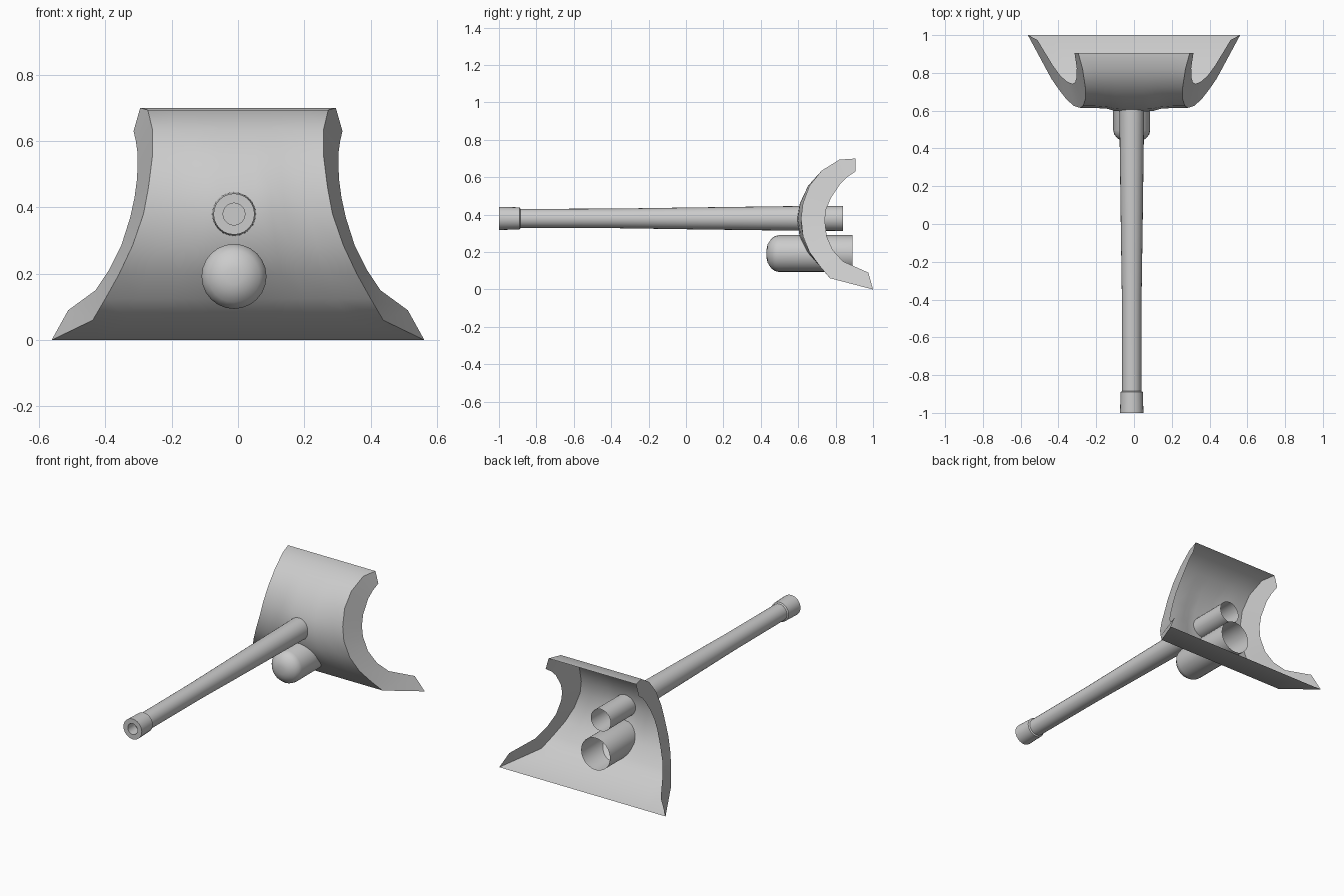
import bpy, bmesh, math

if "Cube" in bpy.data.objects:
    bpy.data.objects.remove(bpy.data.objects["Cube"])

steel = bpy.data.materials.new("steel grey")
steel.diffuse_color = (0.6, 0.6, 0.6, 1)
steel.use_nodes = True
steel.node_tree.nodes["Principled BSDF"].inputs["Base Color"].default_value = steel.diffuse_color


def finish(name, bm, angle):
    mesh = bpy.data.meshes.new(name)
    bm.to_mesh(mesh)
    bm.free()
    mesh.materials.append(steel)
    obj = bpy.data.objects.new(name, mesh)
    bpy.context.collection.objects.link(obj)
    bpy.ops.object.select_all(action='DESELECT')
    obj.select_set(True)
    bpy.context.view_layer.objects.active = obj
    bpy.ops.object.shade_smooth_by_angle(angle=math.radians(angle))
    return obj


def bridge(bm, a, b):
    """Quads between two equal rows of vertices."""
    for i in range(len(a) - 1):
        bm.faces.new((a[i], a[i + 1], b[i + 1], b[i]))


def lathe(name, profile, z, x=-0.012, sides=24):
    """Turned part along y from (y, radius) points; radius 0 closes an end."""
    bm = bmesh.new()
    rings = []
    for y, r in profile:
        ring = []
        for i in range(sides):
            a = math.tau * i / sides
            ring.append(bm.verts.new((x + r * math.cos(a), y, z + r * math.sin(a))))
        rings.append(ring + ring[:1])
    for a, b in zip(rings, rings[1:]):
        bridge(bm, a, b)
    bmesh.ops.remove_doubles(bm, verts=bm.verts, dist=1e-5)
    return finish(name, bm, 35)


# Curved shield: front skin edge as (half width, y, z), top to bottom
front_edge = [(0.295, 0.905, 0.70), (0.272, 0.82, 0.694), (0.258, 0.725, 0.635),
              (0.258, 0.66, 0.555), (0.270, 0.625, 0.46), (0.285, 0.615, 0.38),
              (0.318, 0.625, 0.285), (0.358, 0.66, 0.20), (0.40, 0.715, 0.125),
              (0.438, 0.77, 0.06), (0.562, 1.0, 0.0)]
# Rear edge of the side flanges, matching row by row
rear_edge = [(0.315, 0.905, 0.63), (0.308, 0.86, 0.60), (0.303, 0.825, 0.565),
             (0.304, 0.775, 0.49), (0.312, 0.75, 0.43), (0.325, 0.742, 0.37),
             (0.352, 0.752, 0.285), (0.39, 0.785, 0.21), (0.43, 0.84, 0.15),
             (0.512, 0.975, 0.09), (0.562, 1.0, 0.0)]
columns = [-1, -0.75, -0.5, -0.36, -0.2, 0, 0.2, 0.36, 0.5, 0.75, 1]

bm = bmesh.new()
rows = []
for hw, y, z in front_edge:
    row = []
    for c in columns:
        x = c * hw
        # slight swelling around the gun mount
        side = max(0, min(1, (0.16 - abs(x)) / 0.07))
        height = max(0, 1 - ((z - 0.36) / 0.24) ** 2)
        row.append(bm.verts.new((x, y - 0.02 * side * height, z)))
    rows.append(row)
for a, b in zip(rows, rows[1:]):
    bridge(bm, a, b)
for col, s in ((0, -1), (-1, 1)):
    outer = [r[col] for r in rows]
    inner = [bm.verts.new((s * hw, y, z)) for hw, y, z in rear_edge]
    bridge(bm, outer, inner)
bmesh.ops.remove_doubles(bm, verts=bm.verts, dist=1e-5)
bmesh.ops.recalc_face_normals(bm, faces=bm.faces)
# Turn the skin outwards, towards the front
bm.faces.ensure_lookup_table()
if sum(f.normal.y * f.calc_area() for f in bm.faces) > 0:
    bmesh.ops.reverse_faces(bm, faces=bm.faces)
finish("gun_shield", bm, 40)

# Barrel: bore floor, bore, muzzle ring, tapered tube, open breech end
lathe("barrel", [(-0.93, 0), (-0.93, 0.033), (-1.0, 0.033), (-1.0, 0.062),
                 (-0.89, 0.059), (-0.885, 0.051), (-0.4, 0.052), (0.0, 0.058),
                 (0.6, 0.066), (0.84, 0.067)], 0.38)

# Recoil housing below the barrel: domed nose, open back
lathe("recoil_housing", [(0.43, 0), (0.431, 0.025), (0.437, 0.05), (0.455, 0.078),
                         (0.475, 0.093), (0.495, 0.098), (0.89, 0.098)], 0.192)
